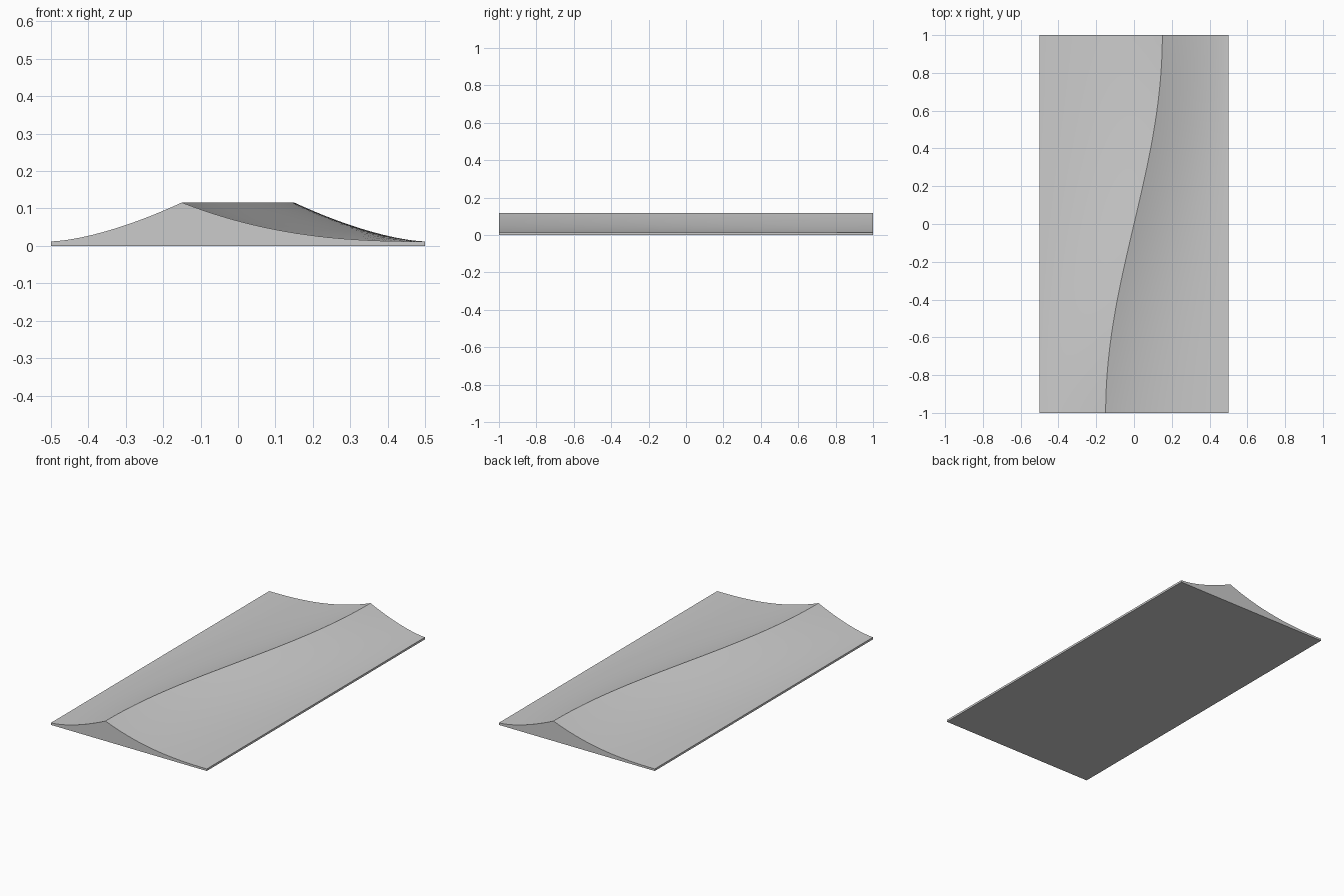
import bpy, bmesh, math

if "Cube" in bpy.data.objects:
    bpy.data.objects.remove(bpy.data.objects["Cube"])

EDGE, PEAK = 0.012, 0.116   # rim thickness and ridge height
ROWS, COLS = 64, 24         # steps along the length, steps per slope


def height(t, width):
    # concave slope, fuller on the narrow side of the ridge
    return EDGE + (PEAK - EDGE) * t ** (2 + 3 * (width - 0.5))


def section(y):
    # closed cross-section: two slopes meeting at the winding ridge
    ridge = 0.15 * math.sin(math.pi * y / 2)
    left, right = 0.5 + ridge, 0.5 - ridge
    pts = [(-0.5, y, 0)]
    for i in range(COLS + 1):
        t = i / COLS
        pts.append((-0.5 + left * t, y, height(t, left)))
    for i in range(COLS - 1, -1, -1):
        t = i / COLS
        pts.append((0.5 - right * t, y, height(t, right)))
    pts.append((0.5, y, 0))
    return pts


# Ridged slab: loft the sections along y and cap both ends
bm = bmesh.new()
rings = [[bm.verts.new(p) for p in section(-1 + 2 * r / ROWS)]
         for r in range(ROWS + 1)]
for a, b in zip(rings, rings[1:]):
    for i in range(len(a)):
        j = (i + 1) % len(a)
        bm.faces.new((a[i], a[j], b[j], b[i]))
bm.faces.new(rings[0])
bm.faces.new(rings[-1])
bmesh.ops.recalc_face_normals(bm, faces=bm.faces)

mesh = bpy.data.meshes.new("winding_ridge")
bm.to_mesh(mesh)
bm.free()
ridge_obj = bpy.data.objects.new("winding_ridge", mesh)
bpy.context.collection.objects.link(ridge_obj)

# Smooth slopes, crisp ridge and rim
bpy.context.view_layer.objects.active = ridge_obj
ridge_obj.select_set(True)
bpy.ops.object.shade_smooth_by_angle(angle=math.radians(30))
